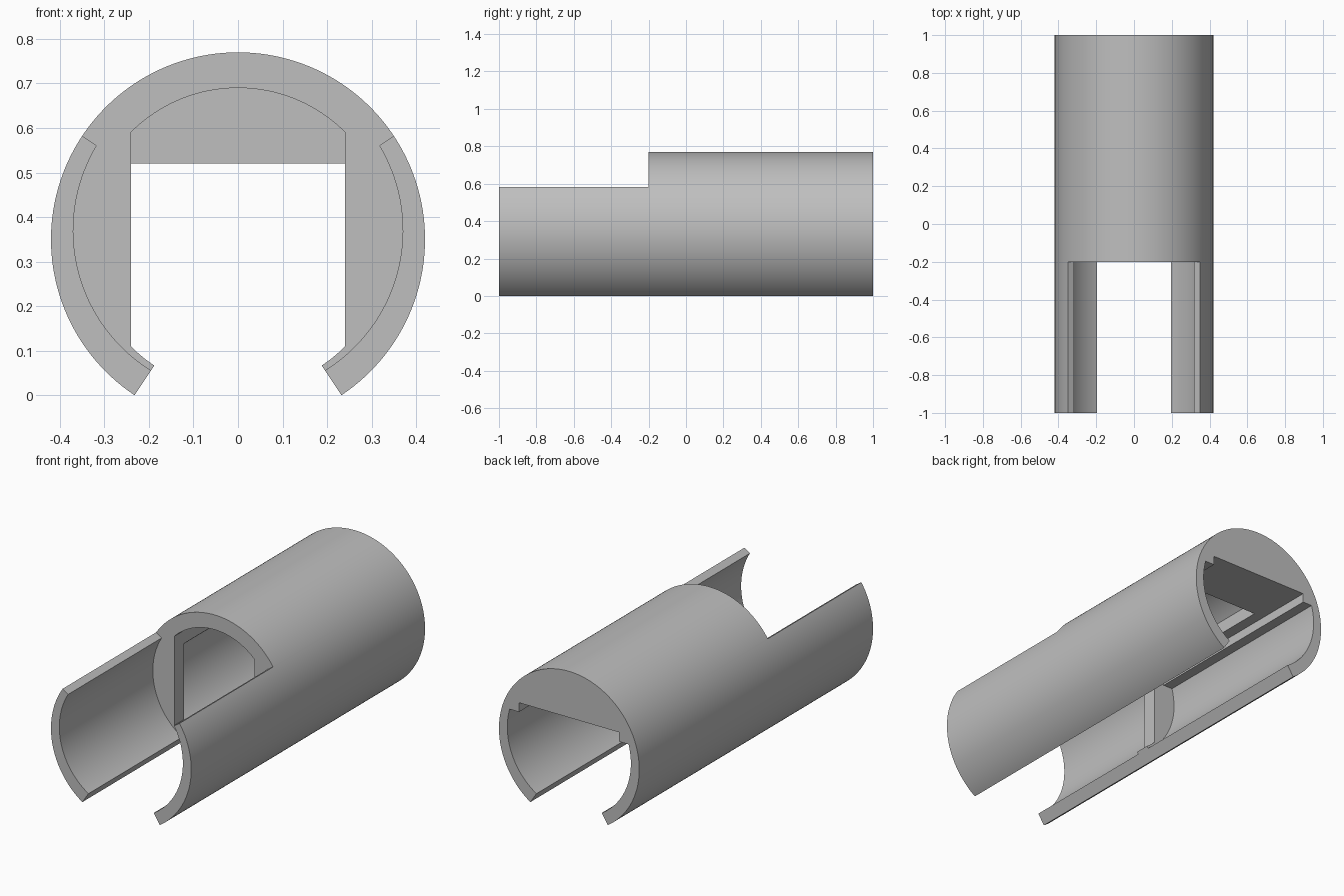
import bpy, bmesh
from math import cos, sin, radians

cube = bpy.data.objects.get("Cube")
if cube:
    bpy.data.objects.remove(cube, do_unlink=True)

AXIS_Z = 0.35      # height of the tube axis
OUTER = 0.42       # outer radius
EDGE = 33.56       # angle of the radial cuts, in degrees


def arc(radius, centre_z, start, end, steps):
    """Points of an arc in the xz plane, angles in degrees from +x."""
    angles = [radians(start + (end - start) * i / steps) for i in range(steps + 1)]
    return [(radius * cos(a), centre_z + radius * sin(a)) for a in angles]


def extrude(name, profile, y0, y1):
    """Closed solid made by extruding an xz profile along y."""
    bm = bmesh.new()
    face = bm.faces.new([bm.verts.new((x, y0, z)) for x, z in profile])
    moved = bmesh.ops.extrude_face_region(bm, geom=[face])["geom"]
    verts = [v for v in moved if isinstance(v, bmesh.types.BMVert)]
    bmesh.ops.translate(bm, verts=verts, vec=(0, y1 - y0, 0))
    bmesh.ops.recalc_face_normals(bm, faces=bm.faces)
    mesh = bpy.data.meshes.new(name)
    bm.to_mesh(mesh)
    bm.free()
    obj = bpy.data.objects.new(name, mesh)
    bpy.context.collection.objects.link(obj)
    return obj


# Plain grey material
grey = bpy.data.materials.new("plain grey")
grey.use_nodes = True
colour = (0.52, 0.52, 0.52, 1)
grey.diffuse_color = colour
grey.node_tree.nodes["Principled BSDF"].inputs["Base Color"].default_value = colour

# Tube body
body = extrude("tube_body", arc(OUTER, AXIS_Z, 0, 360, 160)[:-1], -1, 1)

# Open slot along the underside, with radial sides
sx, sz = sin(radians(EDGE)), cos(radians(EDGE))
slot = [(0, AXIS_Z), (sx, AXIS_Z - sz), (-sx, AXIS_Z - sz)]

# Front: hollow and open roof, leaving two thin side shells
front = arc(0.37, 0.37, 149.02, 390.98, 100) + [(sz, AXIS_Z + sx), (-sz, AXIS_Z + sx)]

# Arched passage with flat sides
arch = arc(0.34, AXIS_Z, 45.1, 134.9, 40) + arc(0.34, AXIS_Z, 225.1, 314.9, 40)

# Rear chamber: round below, with a narrower flat-topped step above
rear = arc(0.37, 0.37, 164.3, 375.7, 100)
rear += [(0.3, rear[-1][1]), (0.3, 0.52), (-0.3, 0.52), (-0.3, rear[0][1])]

cutters = [
    extrude("slot_cutter", slot, -1.1, 1.1),
    extrude("front_cutter", front, -1.1, -0.2),
    extrude("arch_cutter", arch, -1.15, 0.68),
    extrude("rear_cutter", rear, -0.12, 1.15),
]

bpy.ops.object.select_all(action="DESELECT")
bpy.context.view_layer.objects.active = body
body.select_set(True)
for cutter in cutters:
    cutter.hide_render = True
    mod = body.modifiers.new("cut", "BOOLEAN")
    mod.operation = "DIFFERENCE"
    mod.solver = "EXACT"
    mod.object = cutter
    bpy.ops.object.modifier_apply(modifier=mod.name)
for cutter in cutters:
    bpy.data.objects.remove(cutter, do_unlink=True)

body.data.materials.clear()
body.data.materials.append(grey)
bpy.ops.object.shade_smooth_by_angle(angle=radians(25))
